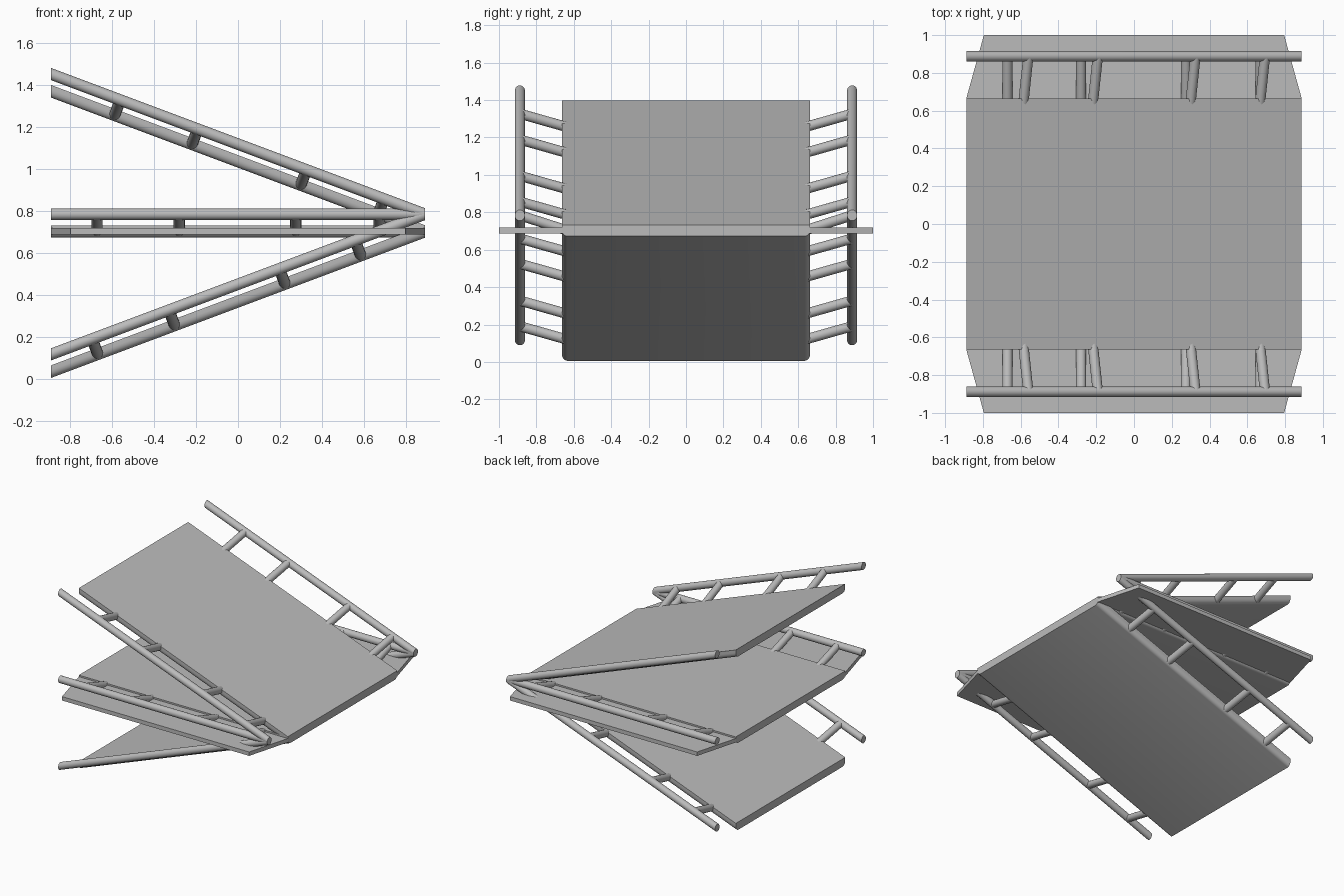
import bpy, bmesh, math
from mathutils import Vector

if "Cube" in bpy.data.objects:
    bpy.data.objects.remove(bpy.data.objects["Cube"], do_unlink=True)

HALF_X = 0.888      # half length of every deck
HINGE_Z = 0.702     # height where the three decks meet
HALF_Y = 0.664      # half width of a deck
RAIL_Y = 0.888
RAIL_RISE = 0.082   # rail height above the deck centre
RADIUS = 0.027

grey = bpy.data.materials.new("plain grey")
grey.use_nodes = True
grey.diffuse_color = (0.5, 0.5, 0.5, 1)
grey.node_tree.nodes["Principled BSDF"].inputs["Base Color"].default_value = (0.5, 0.5, 0.5, 1)


def finish(bm, name, smooth=True):
    bmesh.ops.recalc_face_normals(bm, faces=bm.faces)
    mesh = bpy.data.meshes.new(name)
    bm.to_mesh(mesh)
    bm.free()
    obj = bpy.data.objects.new(name, mesh)
    bpy.context.collection.objects.link(obj)
    mesh.materials.append(grey)
    if smooth:
        bpy.ops.object.select_all(action='DESELECT')
        obj.select_set(True)
        bpy.context.view_layer.objects.active = obj
        bpy.ops.object.shade_smooth_by_angle(angle=math.radians(35))
    return obj


def line_z(x, slope):
    return HINGE_Z + slope * (HALF_X - x)


def sloped_bar(name, profile, slope):
    """Extrude a (y, z) profile along x, sheared so that its ends stay upright."""
    stretch = math.hypot(1, slope)
    bm = bmesh.new()
    rings = [[bm.verts.new((x, y, line_z(x, slope) + z * stretch)) for y, z in profile]
             for x in (-HALF_X, HALF_X)]
    for ring in rings:
        bm.faces.new(ring)
    n = len(profile)
    for i in range(n):
        j = (i + 1) % n
        bm.faces.new((rings[0][i], rings[0][j], rings[1][j], rings[1][i]))
    return finish(bm, name)


def rod(name, start, end):
    start, end = Vector(start), Vector(end)
    axis = end - start
    bm = bmesh.new()
    bmesh.ops.create_cone(bm, cap_ends=True, segments=16, radius1=RADIUS,
                          radius2=RADIUS, depth=axis.length)
    turn = axis.to_track_quat('Z', 'Y').to_matrix().to_4x4()
    bmesh.ops.transform(bm, matrix=turn, verts=bm.verts)
    bmesh.ops.translate(bm, vec=(start + end) / 2, verts=bm.verts)
    return finish(bm, name)


# Deck section: sharp upper edges, rounded lower edges
half_deck = [(HALF_Y, 0.028)]
for k in range(6):
    a = math.radians(18 * k)
    half_deck.append((HALF_Y - 0.03 + 0.03 * math.cos(a), 0.007 - 0.035 * math.sin(a)))
deck_section = half_deck + [(-y, z) for y, z in reversed(half_deck)]

# Each deck: slope and the middle x of its rungs
decks = {
    "upper": (0.375, (-0.573, -0.205, 0.312, 0.68)),
    "middle": (0.0, (-0.67, -0.28, 0.275, 0.67)),
    "lower": (-0.375, (-0.68, -0.315, 0.21, 0.57)),
}

for level, (slope, rung_xs) in decks.items():
    sloped_bar(level + "_deck", deck_section, slope)
    tilt = math.atan(slope)
    rise = RAIL_RISE * math.cos(tilt)
    lean = rise * math.sin(tilt)
    for side, word in ((-1, "front"), (1, "back")):
        # Handrail
        circle = [(side * RAIL_Y + RADIUS * math.cos(a), RADIUS * math.sin(a))
                  for a in (math.tau * k / 20 for k in range(20))]
        rail = sloped_bar(f"{level}_{word}_rail", circle, slope)
        rail.location.z = RAIL_RISE
        # Rungs joining the deck edge to the handrail
        for i, x in enumerate(rung_xs):
            foot = x - lean / 2
            z = line_z(foot, slope)
            rod(f"{level}_{word}_rung_{i + 1}",
                (foot, side * (HALF_Y - 0.03), z),
                (foot + lean, side * RAIL_Y, z + rise * math.cos(tilt)))

# Thin tapered flaps along both long sides of the middle deck
for side, word in ((-1, "front"), (1, "back")):
    bm = bmesh.new()
    outline = [(-HALF_X, HALF_Y - 0.02), (-HALF_X, HALF_Y), (-0.795, 1.0),
               (0.795, 1.0), (HALF_X, HALF_Y), (HALF_X, HALF_Y - 0.02)]
    face = bm.faces.new([bm.verts.new((x, side * y, 0.688)) for x, y in outline])
    grown = bmesh.ops.extrude_face_region(bm, geom=[face])["geom"]
    bmesh.ops.translate(bm, vec=(0, 0, 0.03),
                        verts=[v for v in grown if isinstance(v, bmesh.types.BMVert)])
    finish(bm, f"{word}_flap", smooth=False)
